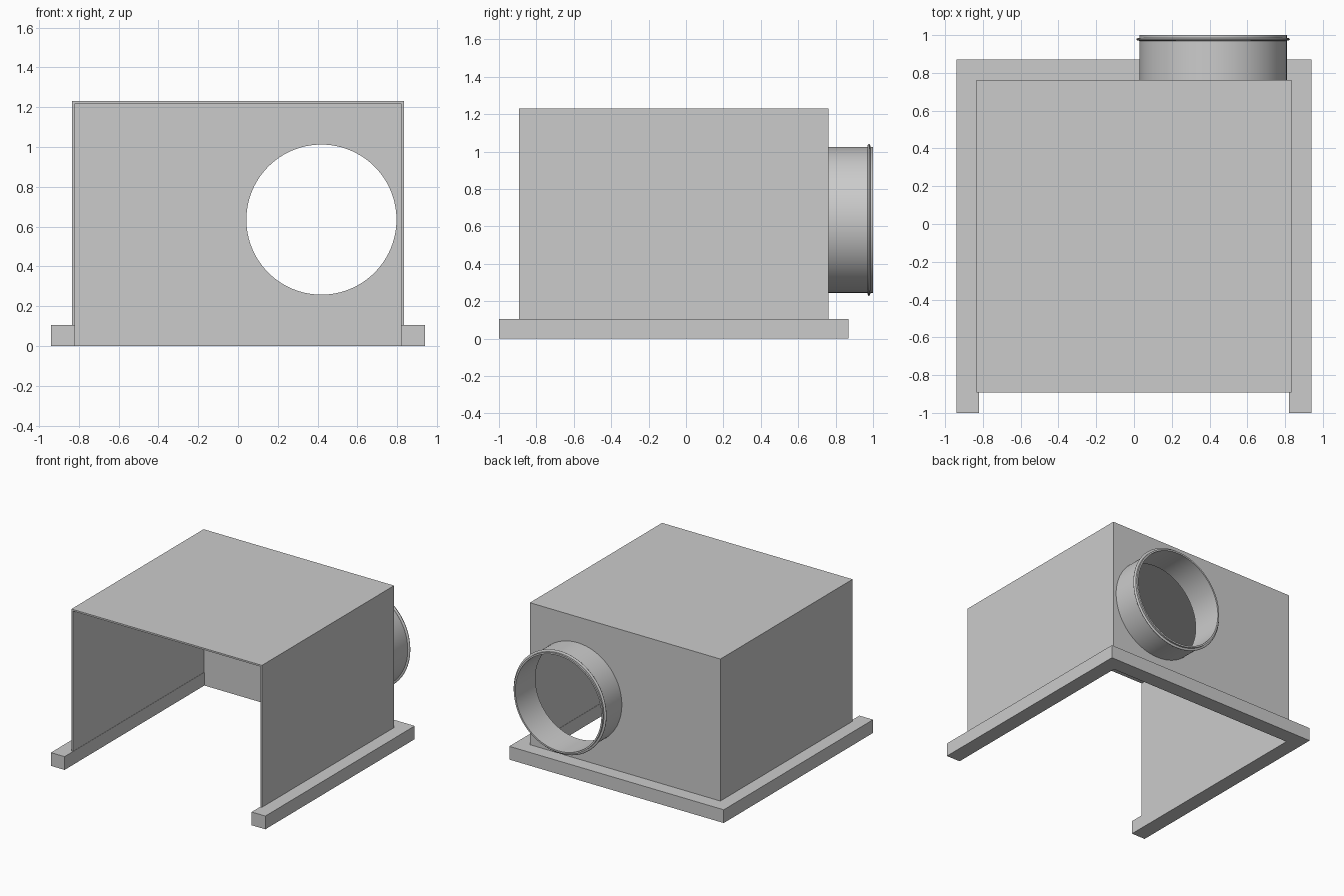
import bpy, bmesh, math
from mathutils import Matrix, Vector

if "Cube" in bpy.data.objects:
    bpy.data.objects.remove(bpy.data.objects["Cube"], do_unlink=True)

grey = bpy.data.materials.new("light grey metal")
grey.use_nodes = True
colour = (0.6, 0.6, 0.6, 1)
grey.diffuse_color = colour
grey.node_tree.nodes["Principled BSDF"].inputs["Base Color"].default_value = colour

WALL = 0.013
HALF, FRONT, BACK = 0.835, -0.893, 0.762
BASE_H, TOP = 0.105, 1.23
PORT_X, PORT_Z, PORT_R = 0.419, 0.635, 0.377


def finish(name, bm):
    bmesh.ops.recalc_face_normals(bm, faces=bm.faces)
    mesh = bpy.data.meshes.new(name)
    bm.to_mesh(mesh)
    bm.free()
    mesh.materials.append(grey)
    obj = bpy.data.objects.new(name, mesh)
    bpy.context.collection.objects.link(obj)
    return obj


def box(name, low, high):
    low, high = Vector(low), Vector(high)
    bm = bmesh.new()
    bmesh.ops.create_cube(bm, size=1, matrix=Matrix.Translation((low + high) / 2)
                          @ Matrix.Diagonal((*(high - low), 1)))
    return finish(name, bm)


def cut(obj, cutter):
    cutter.hide_render = True
    mod = obj.modifiers.new("cut", 'BOOLEAN')
    mod.operation, mod.solver, mod.object = 'DIFFERENCE', 'EXACT', cutter
    bpy.context.view_layer.objects.active = obj
    bpy.ops.object.modifier_apply(modifier=mod.name)
    bpy.data.objects.remove(cutter, do_unlink=True)


def smooth(obj):
    bpy.ops.object.select_all(action='DESELECT')
    obj.select_set(True)
    bpy.context.view_layer.objects.active = obj
    bpy.ops.object.shade_smooth_by_angle(angle=math.radians(35))


# U-shaped base flange, open at the front
outline = [(0.94, -1), (0.94, 0.87), (-0.94, 0.87), (-0.94, -1),
           (-0.82, -1), (-0.82, 0.75), (0.82, 0.75), (0.82, -1)]
bm = bmesh.new()
face = bm.faces.new([bm.verts.new((x, y, 0)) for x, y in outline])
raised = bmesh.ops.extrude_face_region(bm, geom=[face])["geom"]
bmesh.ops.translate(bm, vec=(0, 0, BASE_H),
                    verts=[v for v in raised if isinstance(v, bmesh.types.BMVert)])
finish("base_flange", bm)

# Sheet housing, open at the front and underneath
housing = box("housing", (-HALF, FRONT, BASE_H), (HALF, BACK, TOP))
cut(housing, box("cavity_cutter", (WALL - HALF, FRONT - 1, BASE_H - 1),
                 (HALF - WALL, BACK - WALL, TOP - WALL)))

# Round opening through the back wall
bm = bmesh.new()
bmesh.ops.create_cone(bm, cap_ends=True, segments=96, radius1=PORT_R, radius2=PORT_R,
                      depth=0.2, matrix=Matrix.Translation((PORT_X, BACK, PORT_Z))
                      @ Matrix.Rotation(math.pi / 2, 4, 'X'))
cut(housing, finish("port_cutter", bm))

# Duct collar: a ring profile with a rounded bead near its end
outer = PORT_R + WALL
bead = [(outer + 0.016 * math.sin(math.pi * i / 8), 0.978 - 0.008 * math.cos(math.pi * i / 8))
        for i in range(9)]
profile = [(PORT_R, BACK), (outer, BACK)] + bead + [(outer, 1), (PORT_R, 1)]
bm = bmesh.new()
verts = [bm.verts.new((PORT_X + r, y, PORT_Z)) for r, y in profile]
edges = [bm.edges.new((a, b)) for a, b in zip(verts, verts[1:] + verts[:1])]
bmesh.ops.spin(bm, geom=verts + edges, cent=(PORT_X, 0, PORT_Z), axis=(0, 1, 0),
               angle=math.tau, steps=96)
bmesh.ops.remove_doubles(bm, verts=bm.verts, dist=0.0005)
smooth(finish("duct_collar", bm))
